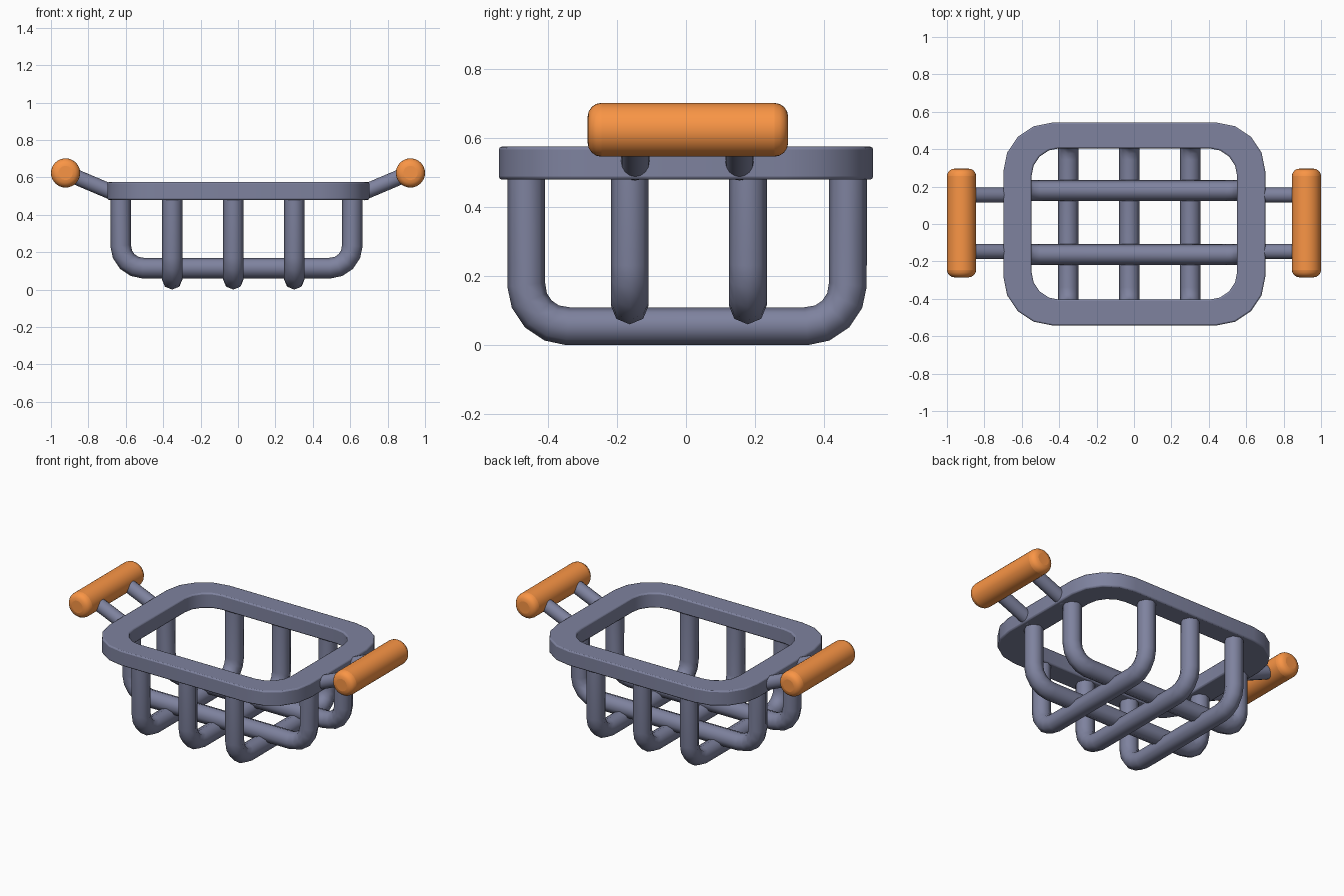
import bpy, bmesh, math
from mathutils import Vector

if "Cube" in bpy.data.objects:
    bpy.data.objects.remove(bpy.data.objects["Cube"])

orange = bpy.data.materials.new("orange_grip")
orange.diffuse_color = (0.95, 0.30, 0.06, 1)
orange.use_nodes = True
orange.node_tree.nodes["Principled BSDF"].inputs["Base Color"].default_value = orange.diffuse_color
metal = bpy.data.materials.new("blue_grey_metal")
metal.diffuse_color = (0.21, 0.225, 0.345, 1)
metal.use_nodes = True
metal.node_tree.nodes["Principled BSDF"].inputs["Base Color"].default_value = metal.diffuse_color


def smooth(ob, angle=50):
    bpy.ops.object.select_all(action='DESELECT')
    ob.select_set(True)
    bpy.context.view_layer.objects.active = ob
    bpy.ops.object.shade_smooth_by_angle(angle=math.radians(angle))


def bevel(ob, width, segments):
    m = ob.modifiers.new("bevel", 'BEVEL')
    m.width, m.segments = width, segments
    m.limit_method = 'ANGLE'
    m.angle_limit = math.radians(50)


def rod(name, a, b, radius, sides, mat):
    a, b = Vector(a), Vector(b)
    bpy.ops.mesh.primitive_cylinder_add(vertices=sides, radius=radius,
                                        depth=(b - a).length, location=(a + b) / 2)
    ob = bpy.context.object
    ob.name = name
    ob.rotation_euler = (b - a).to_track_quat('Z', 'Y').to_euler()
    ob.data.materials.append(mat)
    smooth(ob)
    return ob


def rounded_rect(hx, hy, r, n=4):
    pts = []
    for k, (sx, sy) in enumerate([(1, 1), (-1, 1), (-1, -1), (1, -1)]):
        for i in range(n + 1):
            t = math.pi / 2 * (k + i / n)
            pts.append((sx * (hx - r) + r * math.cos(t), sy * (hy - r) + r * math.sin(t)))
    return pts


def wire(name, lo, hi, z, to_xyz, top=0.52, r=0.12, n=4):
    """U-shaped round wire hanging from the rim."""
    path = [(lo, top)]
    for i in range(n + 1):
        t = math.pi + math.pi / 2 * i / n
        path.append((lo + r + r * math.cos(t), z + r + r * math.sin(t)))
    for i in range(n + 1):
        t = 1.5 * math.pi + math.pi / 2 * i / n
        path.append((hi - r + r * math.cos(t), z + r + r * math.sin(t)))
    path.append((hi, top))
    cu = bpy.data.curves.new(name, 'CURVE')
    cu.dimensions = '3D'
    cu.bevel_depth = 0.055
    cu.bevel_resolution = 2
    cu.use_fill_caps = True
    cu.materials.append(metal)
    sp = cu.splines.new('POLY')
    sp.points.add(len(path) - 1)
    for p, (u, h) in zip(sp.points, path):
        p.co = (*to_xyz(u, h), 1)
    ob = bpy.data.objects.new(name, cu)
    bpy.context.collection.objects.link(ob)
    bpy.ops.object.select_all(action='DESELECT')
    ob.select_set(True)
    bpy.context.view_layer.objects.active = ob
    bpy.ops.object.convert(target='MESH')
    smooth(bpy.context.object)


# Rim: flat rounded frame
bm = bmesh.new()
outer, inner = rounded_rect(0.70, 0.542, 0.26), rounded_rect(0.55, 0.405, 0.15)
loops = [[bm.verts.new((x, y, z)) for x, y in ring]
         for ring, z in [(outer, 0.48), (outer, 0.575), (inner, 0.575), (inner, 0.48)]]
count = len(outer)
for k in range(4):
    a, b = loops[k], loops[(k + 1) % 4]
    for i in range(count):
        j = (i + 1) % count
        bm.faces.new((a[i], a[j], b[j], b[i]))
bmesh.ops.recalc_face_normals(bm, faces=bm.faces)
me = bpy.data.meshes.new("rim")
bm.to_mesh(me)
bm.free()
me.materials.append(metal)
rim = bpy.data.objects.new("rim", me)
bpy.context.collection.objects.link(rim)
rim.location.x = 0.002
smooth(rim)
bevel(rim, 0.008, 2)

# Basket wires: three front to back, two side to side above them
for i, x in enumerate((-0.352, -0.025, 0.301)):
    wire(f"cross_wire_{i + 1}", -0.463, 0.469, 0.055, lambda u, h: (x, u, h))
for i, y in enumerate((-0.163, 0.179)):
    wire(f"long_wire_{i + 1}", -0.627, 0.611, 0.115, lambda u, h: (u, y, h))

# Handles: two struts and a round grip on each side
for side, s in (("left", -1), ("right", 1)):
    for i, y in enumerate((-0.147, 0.155)):
        rod(f"{side}_strut_{i + 1}", (s * 0.66, y, 0.515), (s * 0.92, y, 0.625), 0.041, 16, metal)
    grip = rod(f"{side}_grip", (s * 0.922, -0.285, 0.624), (s * 0.922, 0.296, 0.624),
               0.078, 32, orange)
    bevel(grip, 0.04, 4)
